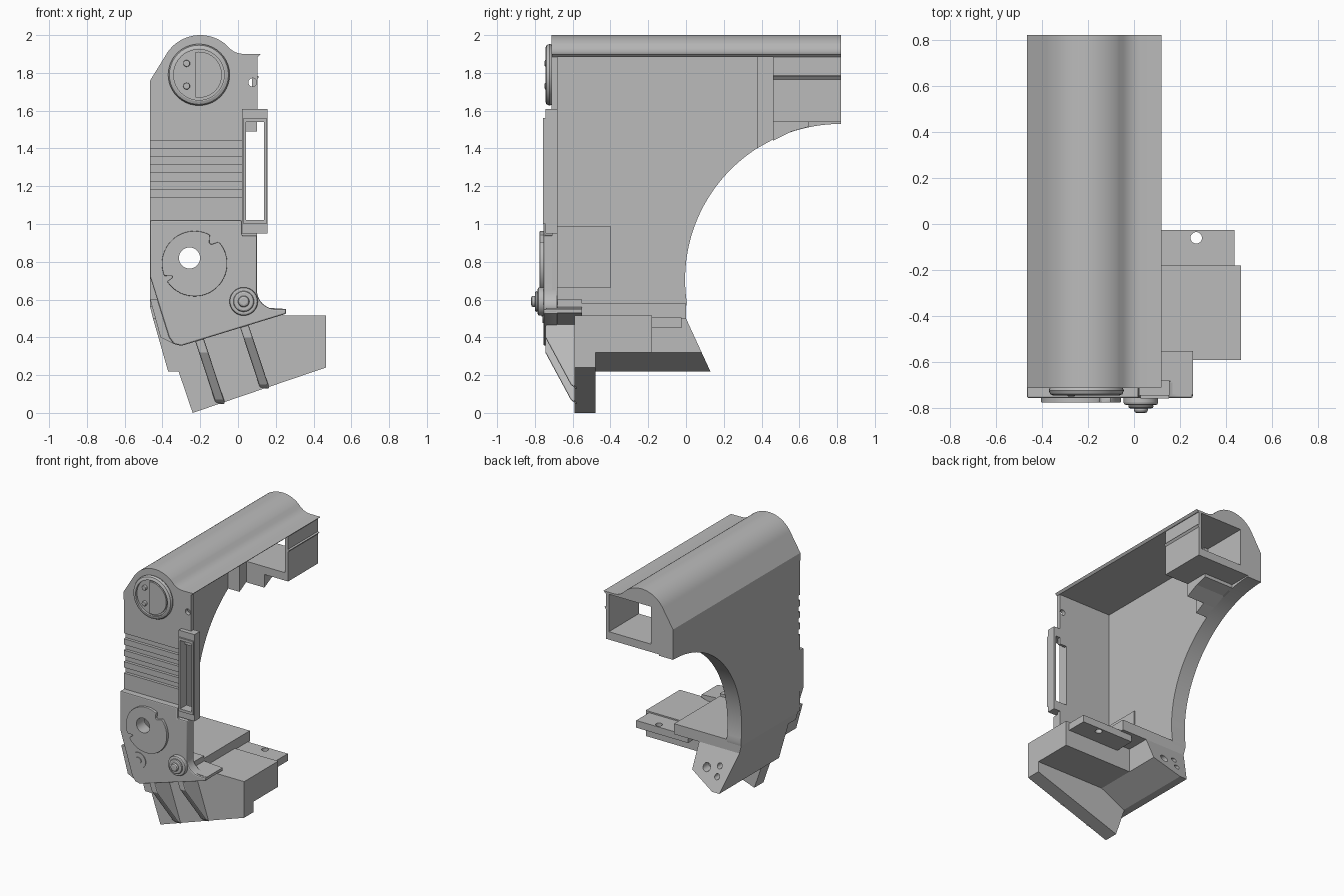
import bpy, bmesh, math
from mathutils import Vector

if "Cube" in bpy.data.objects:
    bpy.data.objects.remove(bpy.data.objects["Cube"])

grey = bpy.data.materials.new("plain grey")
grey.use_nodes = True
grey.diffuse_color = (0.5, 0.5, 0.5, 1)
grey.node_tree.nodes["Principled BSDF"].inputs["Base Color"].default_value = (0.5, 0.5, 0.5, 1)


def activate(ob):
    bpy.ops.object.select_all(action="DESELECT")
    ob.select_set(True)
    bpy.context.view_layer.objects.active = ob


def prism(name, pts, a, b, axis="y", smooth=0, bevel=0):
    """Extrude a profile: (x, z) points along y, or (y, z) points along x."""
    bm = bmesh.new()
    place = (lambda p, t: (p[0], t, p[1])) if axis == "y" else (lambda p, t: (t, p[0], p[1]))
    ends = [[bm.verts.new(place(p, t)) for p in pts] for t in (a, b)]
    bm.faces.new(ends[0])
    bm.faces.new(ends[1][::-1])
    for i in range(len(pts)):
        j = (i + 1) % len(pts)
        bm.faces.new((ends[0][i], ends[1][i], ends[1][j], ends[0][j]))
    bmesh.ops.recalc_face_normals(bm, faces=bm.faces)
    mesh = bpy.data.meshes.new(name)
    bm.to_mesh(mesh)
    bm.free()
    mesh.materials.append(grey)
    ob = bpy.data.objects.new(name, mesh)
    bpy.context.collection.objects.link(ob)
    activate(ob)
    if bevel:
        mod = ob.modifiers.new("soft_edge", "BEVEL")
        mod.width, mod.segments = bevel, 2
        bpy.ops.object.modifier_apply(modifier=mod.name)
    if smooth:
        bpy.ops.object.shade_smooth_by_angle(angle=math.radians(smooth))
    return ob


def rect(u0, u1, v0, v1):
    return [(u0, v0), (u1, v0), (u1, v1), (u0, v1)]


def arc(u, v, r, start, end, n):
    angles = [math.radians(start + (end - start) * i / n) for i in range(n + 1)]
    return [(u + r * math.cos(t), v + r * math.sin(t)) for t in angles]


def disc(name, x, z, r, a, b, bevel=0, n=40):
    return prism(name, arc(x, z, r, 0, 360, n)[:-1], a, b, smooth=20, bevel=bevel)


def cut(cutter, *targets):
    for ob in targets:
        activate(ob)
        mod = ob.modifiers.new("cut", "BOOLEAN")
        mod.operation, mod.solver, mod.object = "DIFFERENCE", "EXACT", cutter
        bpy.ops.object.modifier_apply(modifier=mod.name)
        bpy.ops.object.shade_smooth_by_angle(angle=math.radians(20))
    bpy.data.objects.remove(cutter)


LEFT, INNER = -0.465, -0.345    # outer and inner face of the side wall

# Domed roof and the end cap under it
dome = ([(LEFT, 1.76)] + arc(-0.2, 1.79, 0.21, 150, 50, 28)
        + [(-0.045, 1.93), (-0.022, 1.913), (0.005, 1.903), (0.03, 1.9), (0.12, 1.9)])
prism("roof", dome + [(0.105, 1.885), (INNER, 1.885), (INNER, 1.76)], -0.71, 0.82, smooth=35)
cap = prism("front_cap", dome[:-1] + [(0.103, 1.9), (0.103, 1.56), (0.03, 1.56), (0.03, 1.7), (LEFT, 1.7)],
            -0.712, -0.68)
cut(disc("pin_hole", 0.077, 1.75, 0.022, -0.8, -0.6), cap)

# Side wall with the big rear arch
arch = arc(0.82, 0.705, 0.825, 90, 188.5, 40)
prism("side_wall", [(-0.68, 0.56), (-0.68, 1.76), (0.82, 1.76)] + arch + [(0, 0.56)],
      LEFT, INNER, "x", smooth=35)
prism("side_wall_pad", rect(-0.68, -0.4, 0.66, 0.99), INNER, INNER + 0.008, "x")

# Front wall with four grip grooves
front = [(-0.68, 1.7), (-0.68, 0.56), (-0.71, 0.56)]
for i in range(4):
    z = 1.14 + i * 0.087
    front += [(-0.71, z), (-0.688, z), (-0.688, z + 0.042), (-0.71, z + 0.042)]
wall = prism("front_wall", front + [(-0.71, 1.7)], LEFT, 0.03, "x")
prism("front_wall_corner", rect(0.03, 0.1, 0.56, 0.95), -0.71, -0.68)

# Open box at the rear of the roof
prism("rear_box_floor", rect(0.46, 0.82, 1.54, 1.6), INNER, 0.1, "x")
prism("rear_box_inner_wall", rect(INNER, -0.28, 1.55, 1.89), 0.46, 0.82)
prism("rear_box_outer_wall", [(0.075, 1.56), (0.1, 1.56), (0.1, 1.765), (0.112, 1.78), (0.1, 1.785),
                              (0.1, 1.89), (0.075, 1.89)], 0.46, 0.82)
prism("rear_box_ramp", [(0.46, 1.44), (0.56, 1.49), (0.65, 1.515), (0.65, 1.54), (0.46, 1.54)], INNER, -0.1, "x")
prism("rear_post", [(0.375, 1.4), (0.465, 1.45), (0.465, 1.89), (0.375, 1.89)], INNER, -0.25, "x")

# Lower front plate, its ledge and round dial
plate = prism("lower_plate", [(LEFT, 1.02), (0.02, 1.02), (0.02, 0.94), (0.1, 0.94)]
              + arc(0.2, 0.65, 0.1, 180, 270, 10)
              + [(0.255, 0.55), (0.255, 0.525), (-0.3, 0.355), (-0.34, 0.365), (-0.365, 0.4), (LEFT, 0.72)],
              -0.755, -0.68, bevel=0.008)
prism("lower_ledge", [(LEFT, 0.6), (-0.41, 0.4), (-0.34, 0.365), (-0.3, 0.36), (0.255, 0.53), (0.255, 0.55),
                      (0.1, 0.56), (0.1, 0.6)], -0.74, -0.55)
dial = prism("dial", arc(-0.23, 0.79, 0.173, 42, -147, 30) + arc(-0.23, 0.79, 0.135, -148, -151, 1)
             + arc(-0.23, 0.79, 0.173, -158, -298, 24) + arc(-0.23, 0.79, 0.135, 55, 49, 1),
             -0.775, -0.75, bevel=0.006)
cut(disc("dial_hole", -0.257, 0.82, 0.056, -0.9, -0.6), wall, plate, dial)

# Screws on the lower plate
disc("small_screw_ring", -0.307, 0.535, 0.06, -0.76, -0.75)
disc("small_screw", -0.307, 0.535, 0.025, -0.765, -0.75)
disc("bolt_collar", 0.03, 0.59, 0.075, -0.785, -0.74, 0.01)
disc("bolt_ring", 0.03, 0.59, 0.055, -0.8, -0.78, 0.01)
disc("bolt_head", 0.03, 0.59, 0.03, -0.82, -0.79, 0.012)

# Round cover on the dome end, recessed inside its rim
cover = disc("cover_rim", -0.207, 1.79, 0.163, -0.745, -0.7, 0.022)
cut(disc("cover_recess", -0.207, 1.79, 0.134, -0.8, -0.728), cover)
prism("cover_half", arc(-0.207, 1.79, 0.122, 99, -99, 24), -0.742, -0.72)
for z in (1.73, 1.85):
    disc("cover_pin", -0.272, z, 0.018, -0.748, -0.72, 0.005, 16)

# Strap bracket with a tall slot
bracket = prism("strap_bracket", rect(0.022, 0.155, 0.95, 1.61), -0.745, -0.68)
rim = prism("strap_bracket_rim", rect(0.028, 0.152, 1.0, 1.56), -0.757, -0.74)
cut(prism("slot_cutter", rect(0.042, 0.138, 1.02, 1.54), -0.9, -0.6), bracket, rim)
prism("slot_tab", rect(0.04, 0.1, 1.49, 1.56), -0.7, -0.68)

# Lower body with a sloping rear face
body = prism("lower_body", [(-0.45, 0.5), (-0.37, 0.22), (-0.31, 0.22), (-0.11, 0.32), (-0.11, 0.5)],
             -0.59, 0)
for v in body.data.vertices:
    if v.co.y > -0.1:
        v.co.y = (0.5 - v.co.z) * 0.46
prism("body_floor", [(LEFT, 0.58), (LEFT, 0.56), (-0.45, 0.5), (0.1, 0.5), (0.1, 0.58)], -0.68, 0)
for x, z, r in ((-0.22, 0.36, 0.03), (-0.32, 0.39, 0.02), (-0.32, 0.32, 0.02)):
    cut(disc("rear_hole", x, z, r, 0, 0.3, n=20), body)

# Foot plate, side tray and shelf
prism("foot_plate", [(-0.41, 0.5), (-0.24, 0.0), (0.465, 0.24), (0.465, 0.515), (0.1, 0.515)], -0.59, -0.48)
prism("side_tray", rect(-0.15, 0.465, 0.32, 0.515), -0.5, -0.18)
shelf = prism("shelf", rect(0.0, 0.437, 0.45, 0.505), -0.18, -0.025)
shelf_hole = disc("shelf_hole", 0.27, 0, 0.025, -0.2, 0.2, n=20)
for v in shelf_hole.data.vertices:
    v.co = Vector((v.co.x, -v.co.z - 0.06, 0.48 + v.co.y))
cut(shelf_hole, shelf)

# Two gusset ribs leaning with the foot plate
for x, z in ((-0.22, 0.42), (0.015, 0.5)):
    rib = prism("foot_rib", [(-0.58, 0), (-0.745, 0), (-0.745, -0.1), (-0.61, -0.35), (-0.58, -0.375)],
                -0.02, 0.03, "x", bevel=0.008)
    for v in rib.data.vertices:
        v.co.x += x - 0.33 * v.co.z
        v.co.z += z
